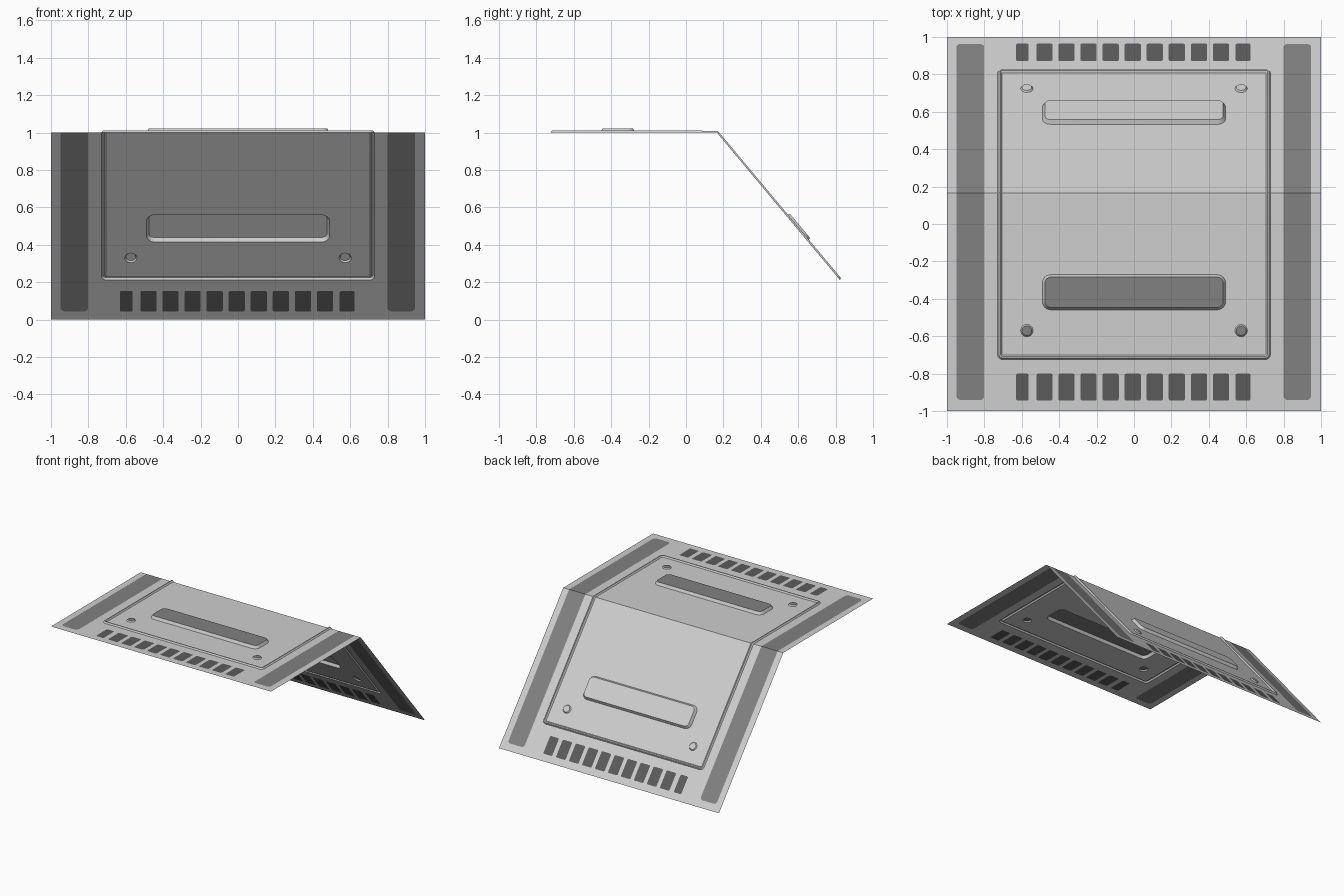
import bpy, math
from mathutils import Vector
from mathutils.geometry import delaunay_2d_cdt

if "Cube" in bpy.data.objects:
    bpy.data.objects.remove(bpy.data.objects["Cube"])

# Sheet is laid out flat (x across, s along its length), then folded at BEND
FOLD_Y = 0.165
LENGTH = math.hypot(1 - FOLD_Y, 1.0)          # sloped half length
CENTRE = (-1 + FOLD_Y + LENGTH) / 2
HALF = CENTRE + 1
BEND = FOLD_Y - CENTRE
DY, DZ = (1 - FOLD_Y) / LENGTH, 1 / LENGTH    # slope direction


def material(name, v):
    m = bpy.data.materials.new(name)
    m.diffuse_color = (v, v, v, 1)
    m.use_nodes = True
    m.node_tree.nodes["Principled BSDF"].inputs["Base Color"].default_value = m.diffuse_color
    return m


LIGHT = material("light_grey", 0.62)
MID = material("mid_grey", 0.22)
DARK = material("dark_grey", 0.105)


class Shape:
    """Rounded rectangle with an embossing profile of (inset, height) steps."""
    def __init__(self, part, cx, cy, hx, hy, r, steps=((0, 0),)):
        self.part, self.c, self.h, self.r, self.steps = part, (cx, cy), (hx, hy), r, steps

    def inset_of(self, x, y):
        qx = abs(x - self.c[0]) - self.h[0] + self.r
        qy = abs(y - self.c[1]) - self.h[1] + self.r
        return self.r - math.hypot(max(qx, 0), max(qy, 0)) - min(max(qx, qy), 0)

    def height(self, x, y):
        d, s = self.inset_of(x, y), self.steps
        if d <= 0:
            return 0.0
        for (a, ha), (b, hb) in zip(s, s[1:]):
            if d <= b:
                return ha + (hb - ha) * (d - a) / (b - a)
        return s[-1][1]

    def loop(self, inset, seg=6):
        pts, r = [], self.r - inset
        for k, (sx, sy) in enumerate(((1, 1), (-1, 1), (-1, -1), (1, -1))):
            ox = self.c[0] + sx * (self.h[0] - self.r)
            oy = self.c[1] + sy * (self.h[1] - self.r)
            for i in range(seg + 1):
                a = (k + i / seg) * math.pi / 2
                p = Vector((ox + r * math.cos(a), oy + r * math.sin(a)))
                if not pts or (p - pts[-1]).length > 1e-4:
                    pts.append(p)
        if (pts[0] - pts[-1]).length < 1e-4:
            pts.pop()
        return pts


shapes = []
# raised rim around the central panel
rim = Shape("panel_rim", 0, 0, 0.73, HALF - 0.275, 0.03,
            ((0, 0), (0.008, 0.011), (0.016, 0.011), (0.024, 0)))
shapes.append(rim)
# long side strips
for x in (-0.875, 0.873):
    shapes.append(Shape("side_strips", x, 0, 0.074, HALF - 0.058, 0.025))
for side in (-1, 1):
    # embossed handle and bolts
    shapes.append(Shape("raised_handles", 0, side * (HALF - 0.635), 0.49, 0.094, 0.045,
                        ((0, 0), (0.013, 0.022))))
    for x in (-0.573, 0.573):
        shapes.append(Shape("bolts", x, side * (HALF - 0.43), 0.033, 0.033, 0.033,
                            ((0, 0), (0.007, 0.009))))
    # row of vents
    for i in range(-5, 6):
        w = {-5: 0.034, 5: 0.04}.get(i, 0.0435)
        shapes.append(Shape("vents", -0.007 + 0.118 * i, side * (HALF - 0.128), w, 0.072, 0.01))

# outline and fold line
pts = [Vector(p) for p in ((-1, -HALF), (1, -HALF), (1, BEND), (1, HALF), (-1, HALF), (-1, BEND))]
edges = [(i, (i + 1) % 6) for i in range(6)] + [(2, 5)]
for s in shapes:
    for inset, _ in s.steps:
        ring = s.loop(inset)
        n, m = len(pts), len(ring)
        pts += ring
        edges += [(n + i, n + (i + 1) % m) for i in range(m)]
flat, _, tris = delaunay_2d_cdt(pts, edges, [], 0, 1e-6)[:3]


def fold(p):
    """Fold a flat point into place, lifted along the surface normal."""
    h = sum(s.height(p.x, p.y) for s in shapes)
    d = p.y - BEND
    if abs(d) < 1e-5:
        n = Vector((0, DZ, DY + 1)).normalized()
        return Vector((p.x, FOLD_Y, 1)) + n * h
    if d < 0:
        return Vector((p.x, p.y + CENTRE, 1 + h))
    return Vector((p.x, FOLD_Y + d * DY + h * DZ, 1 - d * DZ + h * DY))


# sort the triangles into parts, with a material for each
parts = {}
for t in tris:
    c = (flat[t[0]] + flat[t[1]] + flat[t[2]]) / 3
    part, mat = "folded_sheet", 0
    for s in shapes:
        d = s.inset_of(c.x, c.y)
        if d < 1e-6 or (s is rim and d > 0.024):
            continue
        part = s.part
        if part == "side_strips":
            mat = 1
        elif part == "vents":
            mat = 2
        elif part in ("raised_handles", "bolts"):
            # only the tops on the level half are darker
            mat = 1 if d > s.steps[-1][0] and c.y < BEND else 0
    parts.setdefault(part, []).append((tuple(t), mat))

for name, faces in parts.items():
    used = sorted({i for f, _ in faces for i in f})
    index = {v: k for k, v in enumerate(used)}
    me = bpy.data.meshes.new(name)
    me.from_pydata([fold(flat[i]) for i in used], [], [[index[i] for i in f] for f, _ in faces])
    for m in (LIGHT, MID, DARK):
        me.materials.append(m)
    for poly, (_, mat) in zip(me.polygons, faces):
        poly.material_index = mat
    me.update()
    ob = bpy.data.objects.new(name, me)
    bpy.context.collection.objects.link(ob)
    if name in ("raised_handles", "bolts", "panel_rim"):
        bpy.ops.object.select_all(action='DESELECT')
        ob.select_set(True)
        bpy.context.view_layer.objects.active = ob
        bpy.ops.object.shade_smooth_by_angle(angle=math.radians(25))
